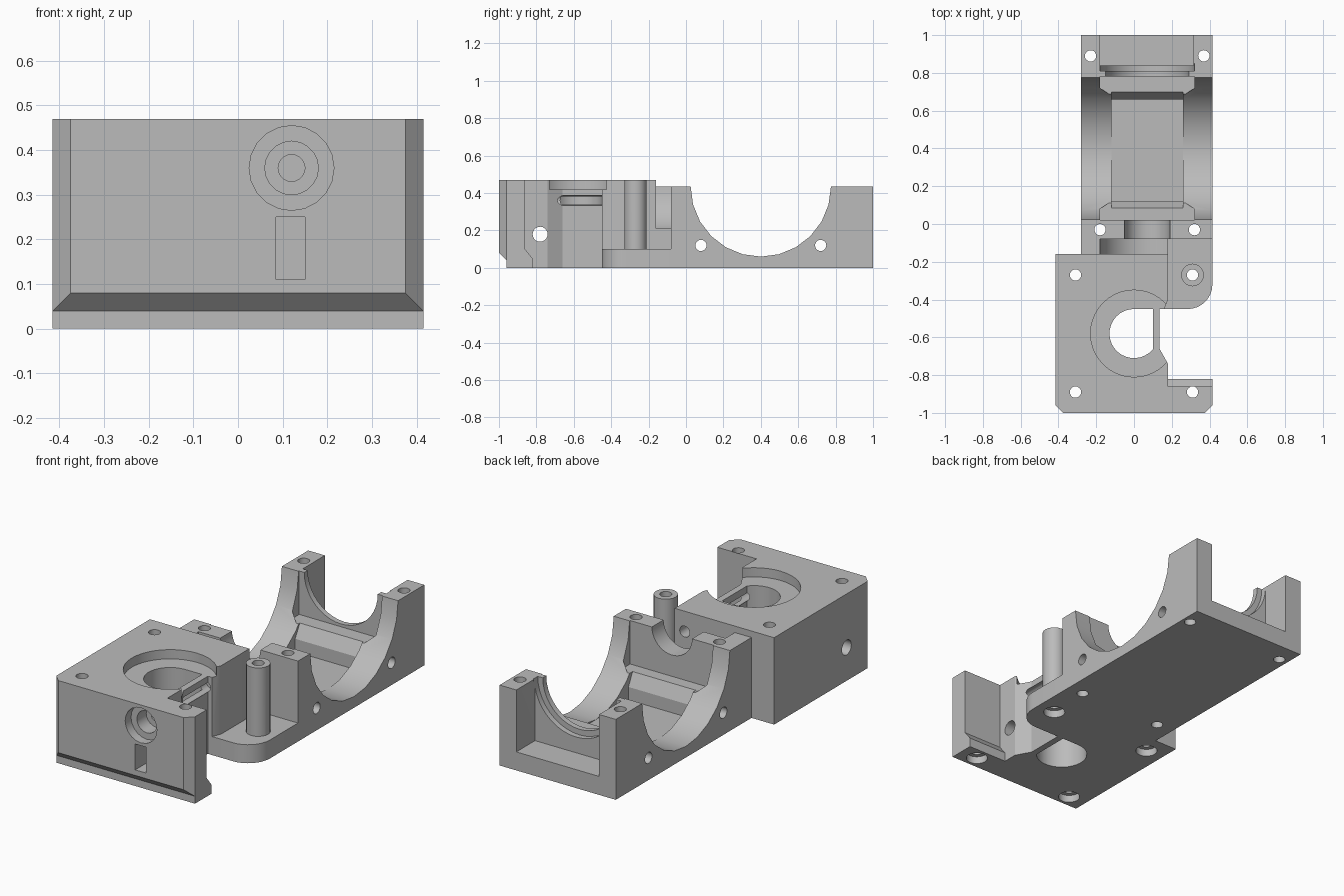
import bpy, bmesh, math

cube = bpy.data.objects.get("Cube")
if cube:
    bpy.data.objects.remove(cube, do_unlink=True)

grey = bpy.data.materials.new("grey_plastic")
grey.use_nodes = True
COLOUR = (0.5, 0.5, 0.5, 1)
grey.diffuse_color = COLOUR
grey.node_tree.nodes["Principled BSDF"].inputs["Base Color"].default_value = COLOUR

PLACE = {"x": lambda u, v, w: (w, u, v),
         "y": lambda u, v, w: (u, w, v),
         "z": lambda u, v, w: (u, v, w)}


def prism(name, pts, axis, a, b):
    """Extrude a closed 2D outline along an axis from a to b."""
    bm = bmesh.new()
    low = [bm.verts.new(PLACE[axis](u, v, a)) for u, v in pts]
    high = [bm.verts.new(PLACE[axis](u, v, b)) for u, v in pts]
    bm.faces.new(low)
    bm.faces.new(high)
    n = len(pts)
    for i in range(n):
        j = (i + 1) % n
        bm.faces.new((low[i], low[j], high[j], high[i]))
    bmesh.ops.recalc_face_normals(bm, faces=bm.faces)
    mesh = bpy.data.meshes.new(name)
    bm.to_mesh(mesh)
    bm.free()
    mesh.materials.append(grey)
    ob = bpy.data.objects.new(name, mesh)
    bpy.context.collection.objects.link(ob)
    return ob


def arc(cu, cv, r, start, end, steps):
    angles = [math.radians(start + (end - start) * i / steps) for i in range(steps + 1)]
    return [(cu + r * math.cos(t), cv + r * math.sin(t)) for t in angles]


def rod(name, cu, cv, r, axis, a, b, sides=20):
    return prism(name, arc(cu, cv, r, 0, 360, sides)[:-1], axis, a, b)


def box(name, u0, u1, v0, v1, axis, a, b):
    return prism(name, [(u0, v0), (u1, v0), (u1, v1), (u0, v1)], axis, a, b)


def combine(other, operation):
    other.hide_render = True
    mod = body.modifiers.new("combine", "BOOLEAN")
    mod.operation = operation
    mod.solver = "EXACT"
    mod.object = other
    bpy.context.view_layer.objects.active = body
    bpy.ops.object.modifier_apply(modifier=mod.name)
    bpy.data.objects.remove(other, do_unlink=True)


def add(other):
    combine(other, "UNION")


def cut(other):
    combine(other, "DIFFERENCE")


TOP, CRADLE_TOP, AXIS_X = 0.47, 0.435, 0.07

# Front block with its projecting arm
body = prism("extruder_body", [
    (-0.415, -0.96), (-0.375, -1), (0.375, -1), (0.415, -0.96), (0.415, -0.82),
    (0.18, -0.82), (0.18, -0.74), (0.135, -0.66), (0.135, -0.45), (0.16, -0.45),
    (0.18, -0.40), (0.18, -0.16), (-0.415, -0.16)], "z", 0, TOP)

# Motor cradle, bearing shoulder, rounded floor plate and post
add(box("cradle", -0.28, 0.415, -0.08, 1, "z", 0, CRADLE_TOP))
add(box("shoulder", -0.28, 0.18, -0.2, -0.05, "z", 0, CRADLE_TOP))
add(prism("floor_plate", [(0.12, -0.05), (0.12, -0.45)]
          + arc(0.285, -0.32, 0.13, -90, 0, 8) + [(0.415, -0.05)], "z", 0, 0.1))
add(rod("post", 0.31, -0.27, 0.06, "z", 0.02, TOP))

# Undercut along the front foot and thinned arm
cut(prism("foot_cut", [(-1.1, 0.08), (-1, 0.08), (-0.96, 0.04), (-0.96, -0.1),
                       (-1.1, -0.1)], "x", -0.6, 0.6))
cut(prism("arm_cut", [(-0.86, 0.6), (-0.86, 0.1), (-0.82, 0.05), (-0.79, 0.05),
                      (-0.79, 0.6)], "x", 0.18, 0.6))

# Gear recess and shaft opening
cut(rod("gear_recess", 0, -0.58, 0.23, "z", 0.42, 0.6, 40))
cut(prism("shaft_opening", arc(0, -0.58, 0.13, 90, 320, 20) + [(0.1, -0.45)],
          "z", -0.1, 0.6))

# Stepped feed bore and nut slot in the front
for r, a, b in ((0.095, -1.1, -0.95), (0.06, -1.1, -0.87), (0.03, -1.1, -0.4),
                (0.03, -0.25, -0.15)):
    cut(rod("feed_bore", 0.12, 0.36, r, "y", a, b))
cut(box("nut_slot", 0.085, 0.15, 0.11, 0.25, "y", -1.1, -0.88))

# Sideways round saddle of the cradle
cut(rod("saddle", 0.4, CRADLE_TOP, 0.375, "x", -0.6, 0.6, 24))

# Deep middle cavity with sloped ledges and flared ends
cut(prism("cavity", [
    (0.02, 0.2), (0.085, 0.2), (0.12, 0.13), (0.12, 0.06), (0.66, 0.06), (0.66, 0.13),
    (0.7, 0.2), (0.78, 0.2), (0.78, 0.6), (0.02, 0.6)], "x", -0.12, 0.26))
for wall, flat, inner in ((0.02, 0.08, 0.12), (0.78, 0.72, 0.68)):
    cut(prism("flare", [(-0.18, wall), (-0.18, flat), (-0.12, inner), (0.26, inner),
                        (0.32, flat), (0.32, wall)], "z", 0.2, 0.6))

# Bearing seats along the cradle, then the open rear pocket
for r, a, b in ((0.25, -0.16, -0.08), (0.12, -0.09, 0.03),
                (0.22, 0.77, 0.82), (0.25, 0.81, 0.85)):
    cut(rod("seat", AXIS_X, CRADLE_TOP, r, "y", a, b, 40))
cut(box("rear_pocket", -0.18, 0.315, 0.84, 1.1, "z", 0.1, 0.6))

# Vertical screw holes, countersunk below the front four
for x, y in ((-0.23, 0.89), (0.37, 0.89), (-0.18, -0.03), (0.32, -0.03)):
    cut(rod("screw_hole", x, y, 0.03, "z", -0.1, 0.6))
for x in (-0.31, 0.31):
    for y in (-0.89, -0.27):
        cut(rod("screw_hole", x, y, 0.03, "z", -0.1, 0.6))
        cut(rod("screw_head", x, y, 0.055, "z", -0.1, 0.04))

# Cross holes through the sides
for y, z, r in ((0.08, 0.12, 0.03), (0.72, 0.12, 0.03), (-0.78, 0.18, 0.04)):
    cut(rod("cross_hole", y, z, r, "x", -0.6, 0.6))

bpy.ops.object.select_all(action="DESELECT")
body.select_set(True)
bpy.context.view_layer.objects.active = body
bpy.ops.object.shade_smooth_by_angle(angle=math.radians(25))
